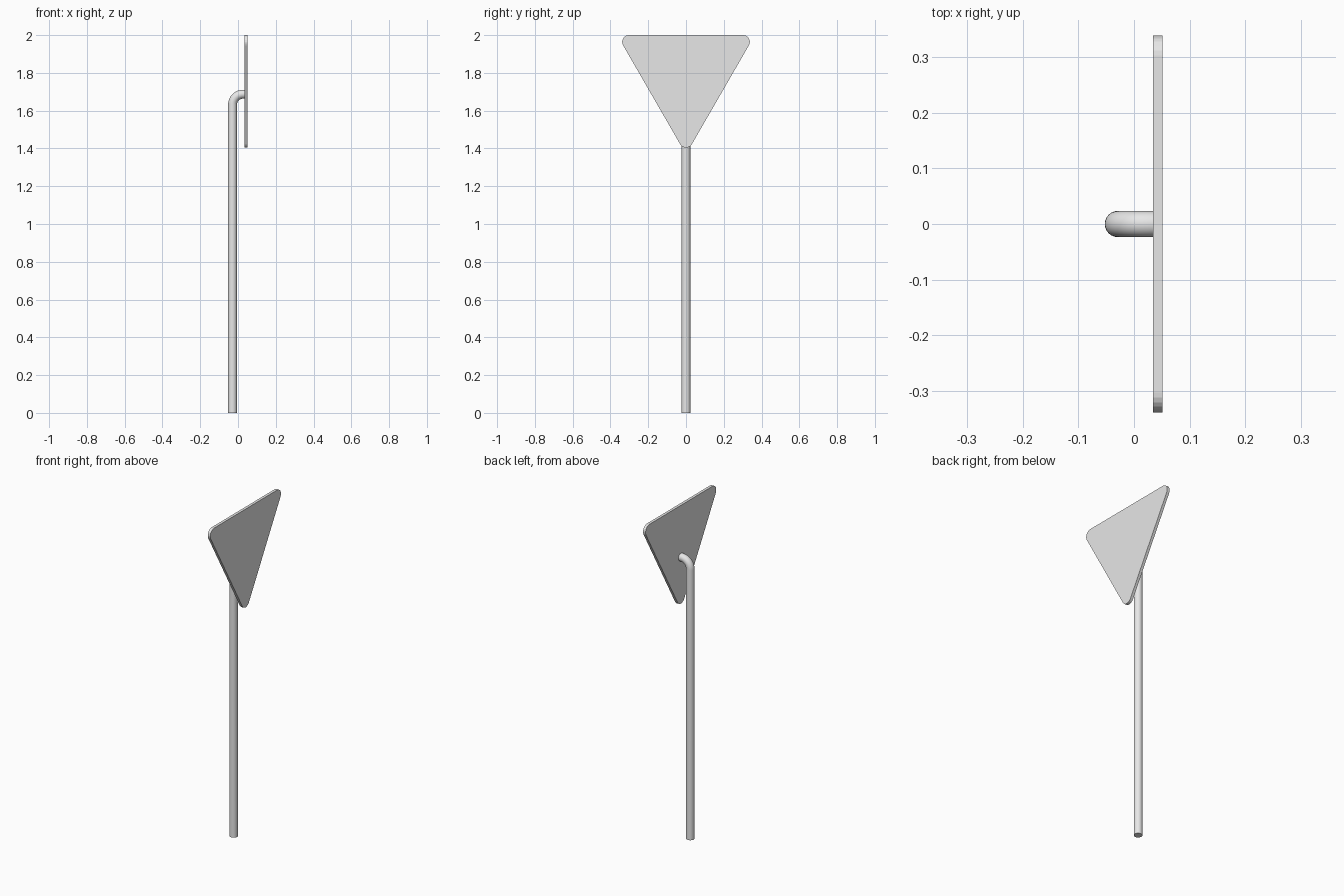
import bpy, bmesh, math
from mathutils import Vector

cube = bpy.data.objects.get("Cube")
if cube:
    bpy.data.objects.remove(cube, do_unlink=True)

# Single light grey material
grey = bpy.data.materials.new("light_grey")
grey.use_nodes = True
grey.diffuse_color = (0.8, 0.8, 0.8, 1)
grey.node_tree.nodes["Principled BSDF"].inputs["Base Color"].default_value = (0.8, 0.8, 0.8, 1)


def add_object(name, bm):
    bmesh.ops.recalc_face_normals(bm, faces=bm.faces[:])
    mesh = bpy.data.meshes.new(name)
    bm.to_mesh(mesh)
    bm.free()
    mesh.materials.append(grey)
    obj = bpy.data.objects.new(name, mesh)
    bpy.context.collection.objects.link(obj)
    return obj


# Sign plate: rounded triangle pointing down, extruded along x
BACK, FRONT = 0.034, 0.051
R, SIDE, TOP, STEPS = 0.036, 0.604, 2.0, 8
z_top = TOP - R
corners = [(SIDE / 2, z_top, -30), (-SIDE / 2, z_top, 90),
           (0, z_top - SIDE * math.sqrt(3) / 2, 210)]
bm = bmesh.new()
outline = []
for cy, cz, start in corners:
    for i in range(STEPS + 1):
        a = math.radians(start + 120 * i / STEPS)
        outline.append(bm.verts.new((BACK, cy + R * math.cos(a), cz + R * math.sin(a))))
face = bm.faces.new(outline)
ext = bmesh.ops.extrude_face_region(bm, geom=[face], use_keep_orig=True)
moved = [v for v in ext["geom"] if isinstance(v, bmesh.types.BMVert)]
bmesh.ops.translate(bm, verts=moved, vec=(FRONT - BACK, 0, 0))
add_object("sign_plate", bm)

# Post: round tube that bends forward into the back of the plate
POST_X, POST_R, ARM_Z, BEND, SIDES = -0.029, 0.0235, 1.687, 0.055, 24
path = [(POST_X, 0.0, 0.0)]
for i in range(13):
    t = math.pi / 2 * i / 12
    path.append((POST_X + BEND * (1 - math.cos(t)),
                 ARM_Z - BEND + BEND * math.sin(t), t))
path.append((BACK + 0.002, ARM_Z, math.pi / 2))

bm = bmesh.new()
rings = []
for x, z, t in path:
    across = Vector((math.cos(t), 0, -math.sin(t)))
    ring = []
    for k in range(SIDES):
        a = 2 * math.pi * k / SIDES
        offset = across * math.cos(a) + Vector((0, math.sin(a), 0))
        ring.append(bm.verts.new(Vector((x, 0, z)) + offset * POST_R))
    rings.append(ring)
for lower, upper in zip(rings, rings[1:]):
    for k in range(SIDES):
        n = (k + 1) % SIDES
        bm.faces.new((lower[k], lower[n], upper[n], upper[k]))
bm.faces.new(rings[0])
bm.faces.new(rings[-1])
post = add_object("bent_post", bm)

bpy.ops.object.select_all(action='DESELECT')
post.select_set(True)
bpy.context.view_layer.objects.active = post
bpy.ops.object.shade_smooth_by_angle(angle=math.radians(40))
